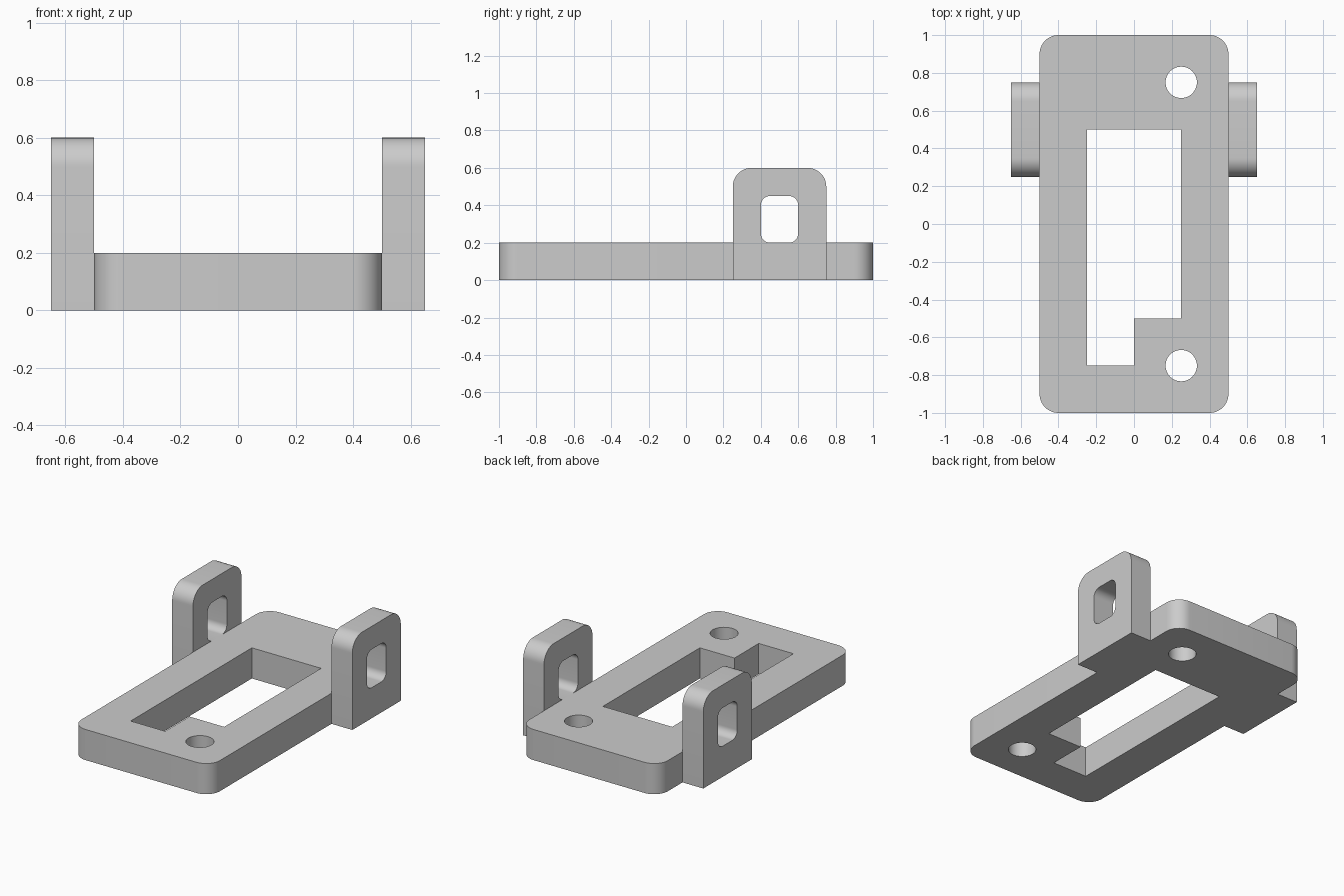
import bpy, bmesh
from math import sin, cos, pi, radians
from mathutils import Matrix

cube = bpy.data.objects.get("Cube")
if cube:
    bpy.data.objects.remove(cube, do_unlink=True)

grey = bpy.data.materials.new("plain_grey")
grey.use_nodes = True
colour = (0.6, 0.6, 0.6, 1)
grey.diffuse_color = colour
grey.node_tree.nodes["Principled BSDF"].inputs["Base Color"].default_value = colour


def arc(cx, cy, r, start, sweep, steps):
    angles = [start + sweep * i / steps for i in range(steps + 1)]
    return [(cx + r * cos(a), cy + r * sin(a)) for a in angles]


def rounded_rect(x0, y0, x1, y1, radii):
    """Outline with radii for top right, top left, bottom left, bottom right."""
    centres = [(x1, y1, -1, -1), (x0, y1, 1, -1), (x0, y0, 1, 1), (x1, y0, -1, 1)]
    points = []
    for i, ((x, y, sx, sy), r) in enumerate(zip(centres, radii)):
        if r:
            points += arc(x + sx * r, y + sy * r, r, i * pi / 2, pi / 2, 12)
        else:
            points.append((x, y))
    return points


def plate(name, loops, thickness, matrix=Matrix()):
    """Fill the outline around its holes and extrude it along local z."""
    bm = bmesh.new()
    for loop in loops:
        verts = [bm.verts.new((x, y, 0)) for x, y in loop]
        for i, v in enumerate(verts):
            bm.edges.new((verts[i - 1], v))
    bmesh.ops.triangle_fill(bm, use_beauty=True, use_dissolve=False,
                            edges=bm.edges[:], normal=(0, 0, 1))
    extruded = bmesh.ops.extrude_face_region(bm, geom=bm.faces[:], use_keep_orig=True)
    top = [g for g in extruded["geom"] if isinstance(g, bmesh.types.BMVert)]
    bmesh.ops.translate(bm, verts=top, vec=(0, 0, thickness))
    bmesh.ops.transform(bm, matrix=matrix, verts=bm.verts[:])
    bmesh.ops.recalc_face_normals(bm, faces=bm.faces[:])
    mesh = bpy.data.meshes.new(name)
    bm.to_mesh(mesh)
    bm.free()
    mesh.materials.append(grey)
    obj = bpy.data.objects.new(name, mesh)
    bpy.context.collection.objects.link(obj)
    bpy.ops.object.select_all(action="DESELECT")
    obj.select_set(True)
    bpy.context.view_layer.objects.active = obj
    bpy.ops.object.shade_smooth_by_angle(angle=radians(30))
    return obj


# Base plate: rounded outline, stepped window and two bolt holes
window = [(-0.25, -0.75), (0, -0.75), (0, -0.5), (0.25, -0.5), (0.25, 0.5), (-0.25, 0.5)]
bolt_holes = [arc(0.25, y, 0.083, 0, 2 * pi, 48)[:-1] for y in (-0.75, 0.75)]
plate("base_plate", [rounded_rect(-0.5, -1, 0.5, 1, [0.1] * 4), window] + bolt_holes, 0.2)

# Side lugs: upright plates with a rounded top and a rounded slot
lug_loops = [rounded_rect(0.25, 0, 0.75, 0.6, [0.1, 0.1, 0, 0]),
             rounded_rect(0.4, 0.2, 0.6, 0.45, [0.05] * 4)]
# Local x, y, z become world y, z, x
upright = Matrix(((0, 0, 1, 0), (1, 0, 0, 0), (0, 1, 0, 0), (0, 0, 0, 1)))
for name, x in (("left_lug", 0.5), ("right_lug", -0.65)):
    plate(name, lug_loops, 0.15, Matrix.Translation((x, 0, 0)) @ upright)
